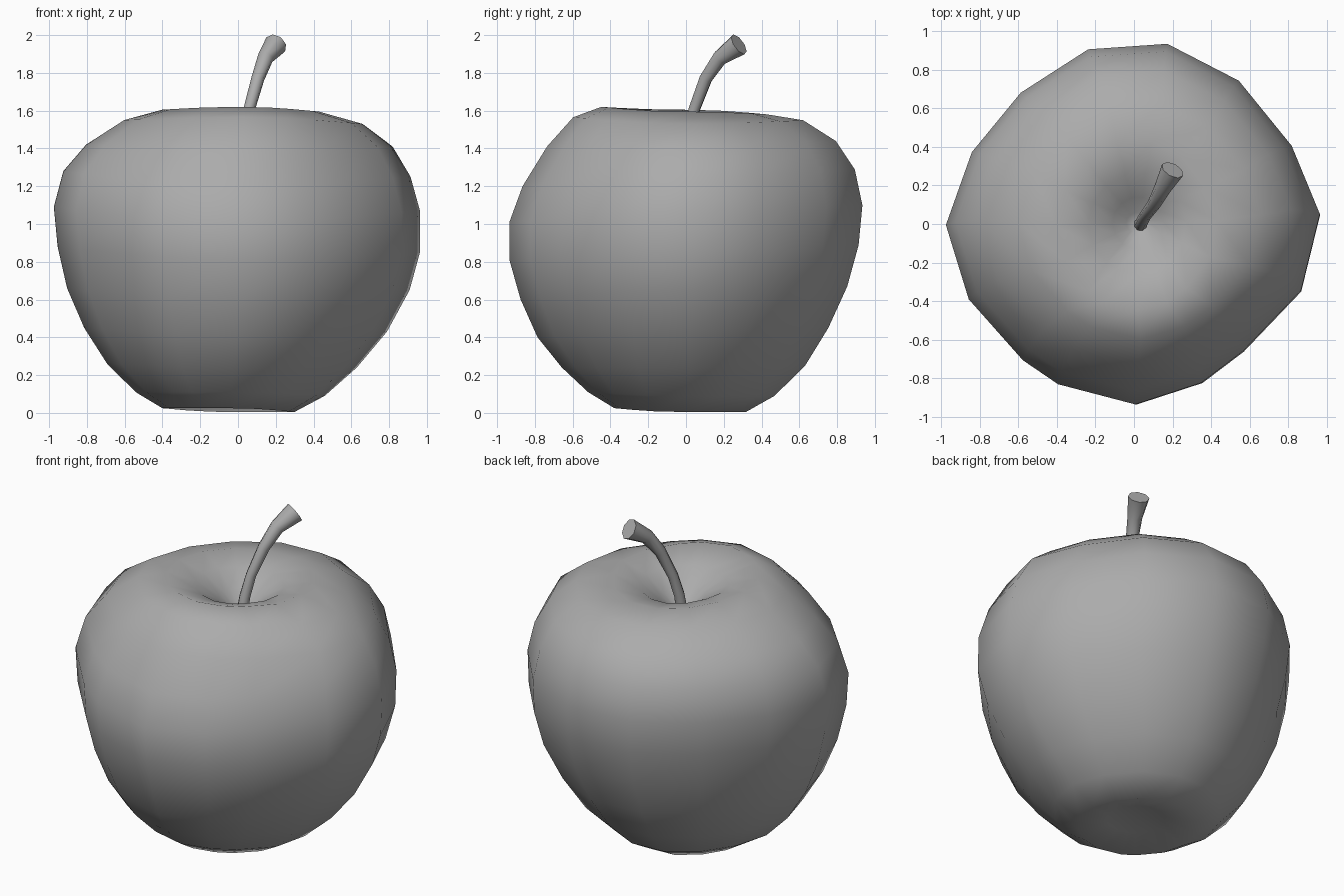
import bpy, bmesh
from math import radians, cos, sin, hypot
from mathutils import Vector

if "Cube" in bpy.data.objects:
    bpy.data.objects.remove(bpy.data.objects["Cube"])

grey = bpy.data.materials.new("dark_grey")
grey.diffuse_color = (.41, .41, .41, 1)
grey.use_nodes = True
grey.node_tree.nodes["Principled BSDF"].inputs["Base Color"].default_value = grey.diffuse_color


def skin(name, rings, start_tip=None, end_tip=None):
    """Join closed rings of points into one smooth-shaded object."""
    bm = bmesh.new()
    loops = [[bm.verts.new(p) for p in ring] for ring in rings]
    n = len(loops[0])
    for a, b in zip(loops, loops[1:]):
        for i in range(n):
            j = (i + 1) % n
            bm.faces.new((a[i], a[j], b[j], b[i]))
    for loop, tip in ((loops[0], start_tip), (loops[-1], end_tip)):
        if tip is None:
            bm.faces.new(loop)
        else:
            v = bm.verts.new(tip)
            for i in range(n):
                bm.faces.new((loop[i], loop[(i + 1) % n], v))
    bmesh.ops.recalc_face_normals(bm, faces=bm.faces)
    mesh = bpy.data.meshes.new(name)
    bm.to_mesh(mesh)
    bm.free()
    mesh.materials.append(grey)
    ob = bpy.data.objects.new(name, mesh)
    bpy.context.collection.objects.link(ob)
    bpy.ops.object.select_all(action='DESELECT')
    ob.select_set(True)
    bpy.context.view_layer.objects.active = ob
    bpy.ops.object.shade_smooth_by_angle(angle=radians(55))
    return ob


# Uneven outline seen from the top: (angle, radius)
outline = [(3.5, .965), (27.4, .915), (54.8, .925), (79.8, .955), (104, .94),
           (129.5, .9), (155, .917), (180, .97), (205, .935), (231.7, .905),
           (245.4, .913), (270.5, .93), (292.5, .89), (310, .865), (338, .93)]

# Apple body rings: left, right, front, back reach, then height on each side
body = [
    (.20, .14, .19, .15, .06, .045, .06, .045),
    (.40, .30, .38, .32, .025, .005, .025, .005),
    (.54, .46, .52, .47, .11, .09, .11, .09),
    (.69, .63, .66, .63, .26, .24, .24, .25),
    (.81, .79, .79, .75, .45, .43, .40, .45),
    (.90, .91, .88, .85, .66, .65, .60, .67),
    (.95, .965, .94, .91, .88, .85, .81, .89),
    (.97, .965, .94, .93, 1.09, 1.07, 1.01, 1.10),
    (.92, .915, .87, .89, 1.28, 1.25, 1.20, 1.29),
    (.80, .82, .74, .79, 1.42, 1.41, 1.41, 1.44),
    (.60, .66, .60, .62, 1.55, 1.53, 1.565, 1.55),
    (.40, .43, .45, .43, 1.605, 1.595, 1.62, 1.58),
    (.24, .27, .26, .26, 1.56, 1.55, 1.55, 1.54),
    (.11, .15, .13, .14, 1.48, 1.47, 1.47, 1.46),
    (.04, .08, .05, .06, 1.42, 1.41, 1.41, 1.41),
]


def body_ring(l, r, f, b, zl, zr, zf, zb):
    cx, cy, rx, ry = (r - l) / 2, (b - f) / 2, (r + l) / 2, (b + f) / 2
    fade = min(1, rx / .8)          # small rings are rounder
    pts = []
    for deg, radius in outline:
        c, s = cos(radians(deg)), sin(radians(deg))
        k = 1 + fade * (radius / hypot(.965 * c, .935 * s) - 1)
        z = c * c * (zr if c > 0 else zl) + s * s * (zb if s > 0 else zf)
        pts.append((cx + rx * c * k, cy + ry * s * k, z))
    return pts


skin("apple_body", [body_ring(*row) for row in body],
     (-.03, -.02, .065), (.02, 0, 1.39))

# Bent stem: x, y, z, radius along its path
stem = [(.03, -.01, 1.34, .036), (.04, .01, 1.48, .032), (.06, .045, 1.61, .031),
        (.105, .105, 1.77, .035), (.145, .18, 1.88, .043), (.2, .28, 1.951, .062)]
centres = [Vector(p[:3]) for p in stem]
stem_rings = []
for i, c in enumerate(centres):
    tangent = centres[min(i + 1, len(stem) - 1)] - centres[max(i - 1, 0)]
    q = tangent.to_track_quat('Z', 'Y')
    stem_rings.append([c + q @ Vector((cos(radians(a)), sin(radians(a)), 0)) * stem[i][3]
                       for a in range(0, 360, 45)])
skin("stem", stem_rings)
